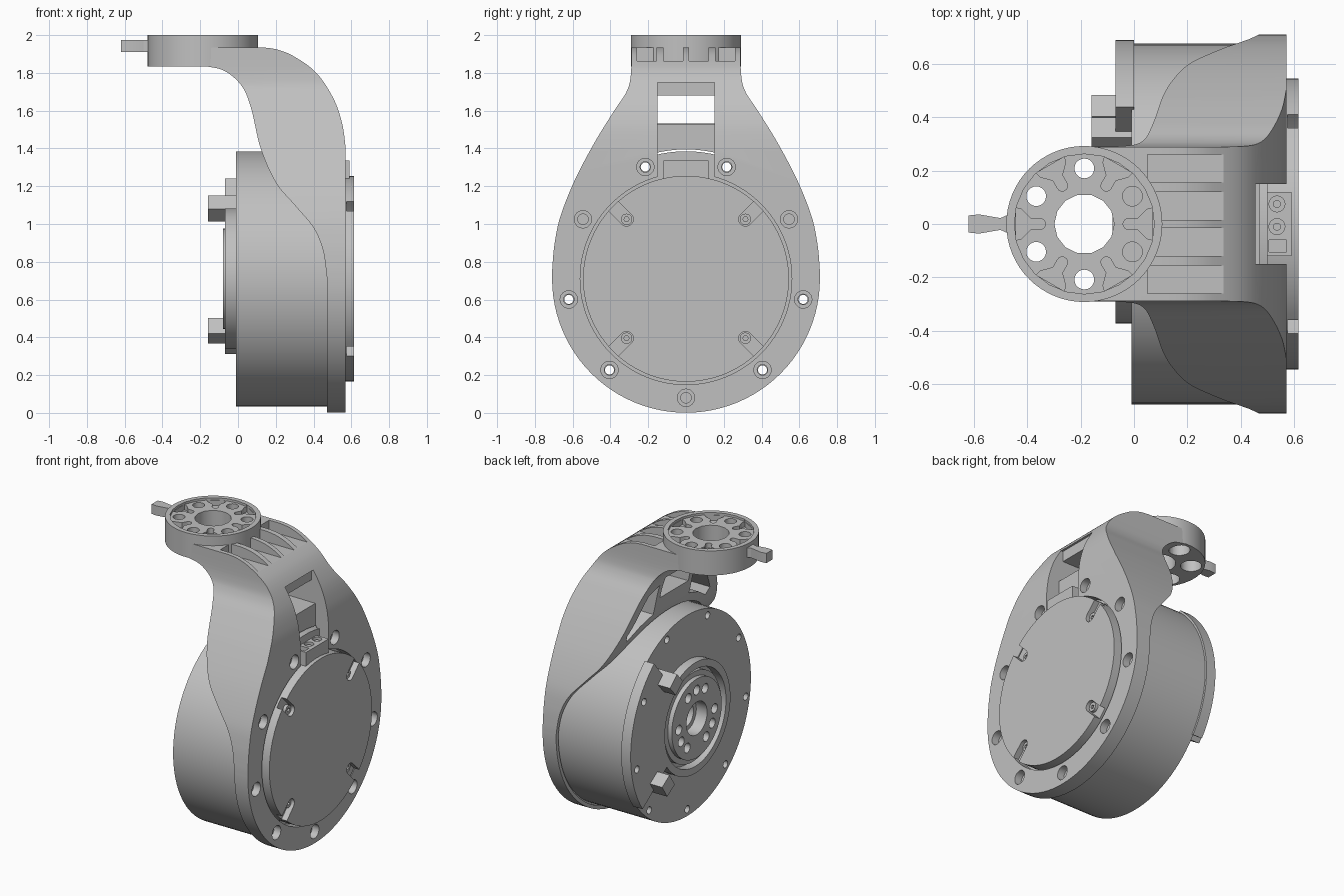
import bpy, bmesh
from math import sin, cos, radians
from mathutils import Vector

if "Cube" in bpy.data.objects:
    bpy.data.objects.remove(bpy.data.objects["Cube"])

grey = bpy.data.materials.new("neutral grey")
grey.use_nodes = True
grey.diffuse_color = (0.53, 0.53, 0.53, 1)
grey.node_tree.nodes["Principled BSDF"].inputs["Base Color"].default_value = grey.diffuse_color

AXIS_Z = 0.71          # height of the motor axis
RING_X = -0.186        # centre of the top flange


def finish(name, bm):
    bmesh.ops.recalc_face_normals(bm, faces=bm.faces)
    me = bpy.data.meshes.new(name)
    bm.to_mesh(me)
    bm.free()
    me.materials.append(grey)
    ob = bpy.data.objects.new(name, me)
    bpy.context.collection.objects.link(ob)
    return ob


def prism(name, pts, axis, lo, hi):
    """Extrude a 2D outline along x (pts are y,z), y (x,z) or z (x,y)."""
    place = {"x": lambda a, b, t: (t, a, b), "y": lambda a, b, t: (a, t, b),
             "z": lambda a, b, t: (a, b, t)}[axis]
    bm = bmesh.new()
    face = bm.faces.new([bm.verts.new(place(a, b, lo)) for a, b in pts])
    ext = bmesh.ops.extrude_face_region(bm, geom=[face])
    verts = [v for v in ext["geom"] if isinstance(v, bmesh.types.BMVert)]
    bmesh.ops.translate(bm, verts=verts, vec=place(0, 0, hi - lo))
    return finish(name, bm)


def arc(a, b, r, start=0, end=360, n=64):
    steps = n if end - start == 360 else n + 1
    return [(a + r * cos(radians(start + (end - start) * i / n)),
             b + r * sin(radians(start + (end - start) * i / n))) for i in range(steps)]


def disc(name, a, b, r, axis, lo, hi, n=64):
    return prism(name, arc(a, b, r, n=n), axis, lo, hi)


def box(name, x, y, z):
    return prism(name, [(x[0], y[0]), (x[1], y[0]), (x[1], y[1]), (x[0], y[1])], "z", *z)


def polar(r, deg, a=0, b=AXIS_Z):
    return a + r * cos(radians(deg)), b + r * sin(radians(deg))


def turned(pts, a, b, deg):
    """Turn an outline about the origin, then move it to (a, b)."""
    c, s = cos(radians(deg)), sin(radians(deg))
    return [(a + u * c - v * s, b + u * s + v * c) for u, v in pts]


def spline(pts, steps=8):
    """Smooth curve through the points."""
    p = [Vector(q) for q in [pts[0]] + pts + [pts[-1]]]
    out = []
    for i in range(1, len(p) - 2):
        a, b, c, d = p[i - 1:i + 3]
        for k in range(steps):
            t = k / steps
            out.append(tuple(0.5 * (2 * b + (c - a) * t + (2 * a - 5 * b + 4 * c - d) * t * t
                                    + (3 * b - a - 3 * c + d) * t ** 3)))
    return out + [tuple(pts[-1])]


def boolean(ob, cutters, operation="DIFFERENCE"):
    for c in cutters:
        mod = ob.modifiers.new("cut", "BOOLEAN")
        mod.operation, mod.solver, mod.object = operation, "EXACT", c
        bpy.context.view_layer.objects.active = ob
        bpy.ops.object.modifier_apply(modifier=mod.name)
        bpy.data.objects.remove(c)


# Bracket: curved side profile crossed with a teardrop outline
inner = spline([(-0.17, 1.835), (-0.07, 1.81), (0.02, 1.73), (0.07, 1.61), (0.12, 1.4), (0.2, 1.22),
                (0.3, 1.1), (0.4, 0.98), (0.45, 0.86), (0.47, 0.72)])
outer = spline([(0.57, 1.4), (0.552, 1.53), (0.505, 1.665), (0.415, 1.8), (0.3, 1.885),
                (0.21, 1.923), (0.13, 1.935)])
bracket = prism("bracket", [(RING_X, 1.835)] + inner + [(0.47, -0.1), (0.57, -0.1)] + outer
                + [(RING_X, 1.935)], "y", -0.8, 0.8)
side = spline([(0.709, 0.71), (0.707, 0.78), (0.695, 0.9), (0.665, 1.04), (0.59, 1.23), (0.485, 1.43),
               (0.38, 1.6), (0.315, 1.7), (0.292, 1.79), (0.288, 1.96)])
lower = arc(0, AXIS_Z, 0.709, 180, 360, 48)
boolean(bracket, [prism("outline", lower[:-1] + side + [(-a, b) for a, b in side[:0:-1]],
                        "x", -0.5, 0.8)], "INTERSECT")

# Motor cavity, cover recess, stepped cable window and side pockets
cuts = [disc("cavity", 0, AXIS_Z, 0.685, "x", -0.3, 0.48, 96),
        disc("recess", 0, AXIS_Z, 0.56, "x", 0.4, 0.7, 96),
        prism("window", [(0.7, 1.22), (0.47, 1.22), (0.47, 1.53), (-0.1, 1.535),
                         (-0.1, 1.68), (0.44, 1.68), (0.44, 1.75), (0.7, 1.75)], "y", -0.15, 0.15)]
pocket = [(0.19, 1.43), (0.19, 1.64), (0.29, 1.6), (0.44, 1.37), (0.42, 1.32), (0.31, 1.39)]
for s in (-1, 1):
    cuts.append(prism("pocket", [(s * a, b) for a, b in pocket], "x", -0.1, 0.5))
# Grooves between the top ribs
for y0, y1 in ((0.155, 0.26), (0.015, 0.12)):
    for s in (-1, 1):
        cuts.append(box("groove", (0.05, 0.5), sorted((s * y0, s * y1)), (1.863, 2.1)))
# Mounting holes, every 40 degrees
bolt_angles = [90 + 20 + 40 * i for i in range(9)]
for a in bolt_angles:
    y, z = polar(0.63, a)
    cuts += [disc("bolt", y, z, 0.028, "x", 0.3, 0.7, 16),
             disc("counterbore", y, z, 0.046, "x", 0.52, 0.7, 24)]
boolean(bracket, cuts)

# Top flange ring with flared recesses between the hole pads
flange = disc("top_flange", RING_X, 0, 0.292, "z", 1.835, 2.0)
flare = arc(0.165, 0, 0.02, 90, 270, 8) + [(0.2, -0.02), (0.235, -0.055), (0.255, -0.06),
                                           (0.255, 0.06), (0.235, 0.055), (0.2, 0.02)]
rim = disc("groove", RING_X, 0, 0.262, "z", 1.985, 2.1, 24)
boolean(flange, [rim] + [prism("slot", turned(flare, RING_X, 0, 60 * i), "z", 1.95, 2.1)
                         for i in range(6)])
for part in (flange, bracket):
    holes = [disc("bore", RING_X, 0, 0.112, "z", 1.7, 2.1, 14)]
    for i in range(6):
        x, y = polar(0.208, 30 + 60 * i, RING_X, 0)
        blind = x > -0.1
        holes.append(disc("hole", x, y, 0.037, "z", 1.86 if blind else 1.7, 2.1, 20))
        if not blind:
            holes.append(disc("counterbore", x, y, 0.065, "z", 1.7, 1.93, 24))
    boolean(part, holes)

# Pointer tab on the flange
prism("pointer_tab", [(-0.62, -0.032), (-0.58, -0.036), (-0.5, -0.022), (-0.46, -0.04),
                      (-0.46, 0.04), (-0.5, 0.022), (-0.58, 0.036), (-0.62, 0.032)],
      "z", 1.91, 1.975)

# Motor body
motor = disc("motor_body", 0, AXIS_Z, 0.675, "x", -0.01, 0.5, 96)
drills = [disc("bore", 0, AXIS_Z, 0.11, "x", -0.1, 0.3, 32)]
for i, a in enumerate(bolt_angles):
    y, z = polar(0.63, a)
    through = i not in (1, 4, 7)
    drills.append(disc("drill", y, z, 0.024, "x", -0.2, 0.6 if through else 0.1, 16))
boolean(motor, drills)

# Output side: outer ring, hub and bolt circle
ring = disc("output_ring", 0, AXIS_Z, 0.372, "x", -0.07, 0.0)
boolean(ring, [disc("bore", 0, AXIS_Z, 0.325, "x", -0.2, 0.1)])
step = disc("output_step", 0, AXIS_Z, 0.3, "x", -0.05, 0.0)
boolean(step, [disc("bore", 0, AXIS_Z, 0.25, "x", -0.2, 0.1)])
hub = disc("output_hub", 0, AXIS_Z, 0.265, "x", -0.08, 0.0)
hub_cuts = [disc("bore", 0, AXIS_Z, 0.11, "x", -0.2, 0.1, 32)]
for i in range(9):
    y, z = polar(0.19, 120 * (i // 3) + 28 * (i % 3) + 62)
    hub_cuts.append(disc("hole", y, z, 0.032, "x", -0.2, -0.03, 16))
boolean(hub, hub_cuts)
bore_ring = disc("bore_ring", 0, AXIS_Z, 0.112, "x", 0.0, 0.05, 32)
boolean(bore_ring, [disc("bore", 0, AXIS_Z, 0.08, "x", -0.1, 0.1, 32)])

# Curved stop plate with two pegs, turned a little off level
TURN = 7.5
span = (TURN - 43, TURN + 43)
stop = prism("stop_plate", arc(0, AXIS_Z, 0.688, *span, 32)
             + arc(0, AXIS_Z, 0.371, *span, 32)[::-1], "x", -0.07, 0.0)
boolean(stop, [disc("drill", *polar(0.63, a), 0.024, "x", -0.2, 0.1, 16) for a in bolt_angles])
peg = [(-0.045, -0.05), (0.05, -0.05), (0.05, 0.05), (-0.045, 0.05)]
for name, a in (("upper_peg", TURN + 41), ("lower_peg", TURN - 41)):
    prism(name, turned(peg, *polar(0.495, a), a), "x", -0.16, 0.0)

# Back cover with four screw slots
cover = disc("back_cover", 0, AXIS_Z, 0.545, "x", 0.49, 0.615, 96)
diagonals = [45 + 90 * i for i in range(4)]
slot = arc(0.445, 0, 0.036, 90, 270, 8) + [(0.7, -0.036), (0.7, 0.036)]
boolean(cover, [prism("slot", turned(slot, 0, AXIS_Z, a), "x", 0.575, 0.7) for a in diagonals])
for i, a in enumerate(diagonals):
    y, z = polar(0.445, a)
    screw = disc("cover_screw_%d" % (i + 1), y, z, 0.03, "x", 0.56, 0.595, 20)
    boolean(screw, [disc("socket", y, z, 0.014, "x", 0.58, 0.7, 6)])

# Cable connector in the window
connector = box("connector", (0.48, 0.59), (-0.12, 0.12), (1.2, 1.335))
boolean(connector, [disc("socket", 0.535, y, 0.03, "z", 1.28, 1.4, 16) for y in (0.075, -0.01)]
        + [box("socket", (0.505, 0.57), (-0.105, -0.06), (1.28, 1.4))])
for y in (0.075, -0.01):
    disc("connector_pin", 0.535, y, 0.015, "z", 1.27, 1.325, 10)

# Smooth shading with sharp edges kept
for ob in list(bpy.context.scene.objects):
    if ob.type == "MESH":
        bpy.ops.object.select_all(action="DESELECT")
        ob.select_set(True)
        bpy.context.view_layer.objects.active = ob
        bpy.ops.object.shade_smooth_by_angle(angle=radians(30))
